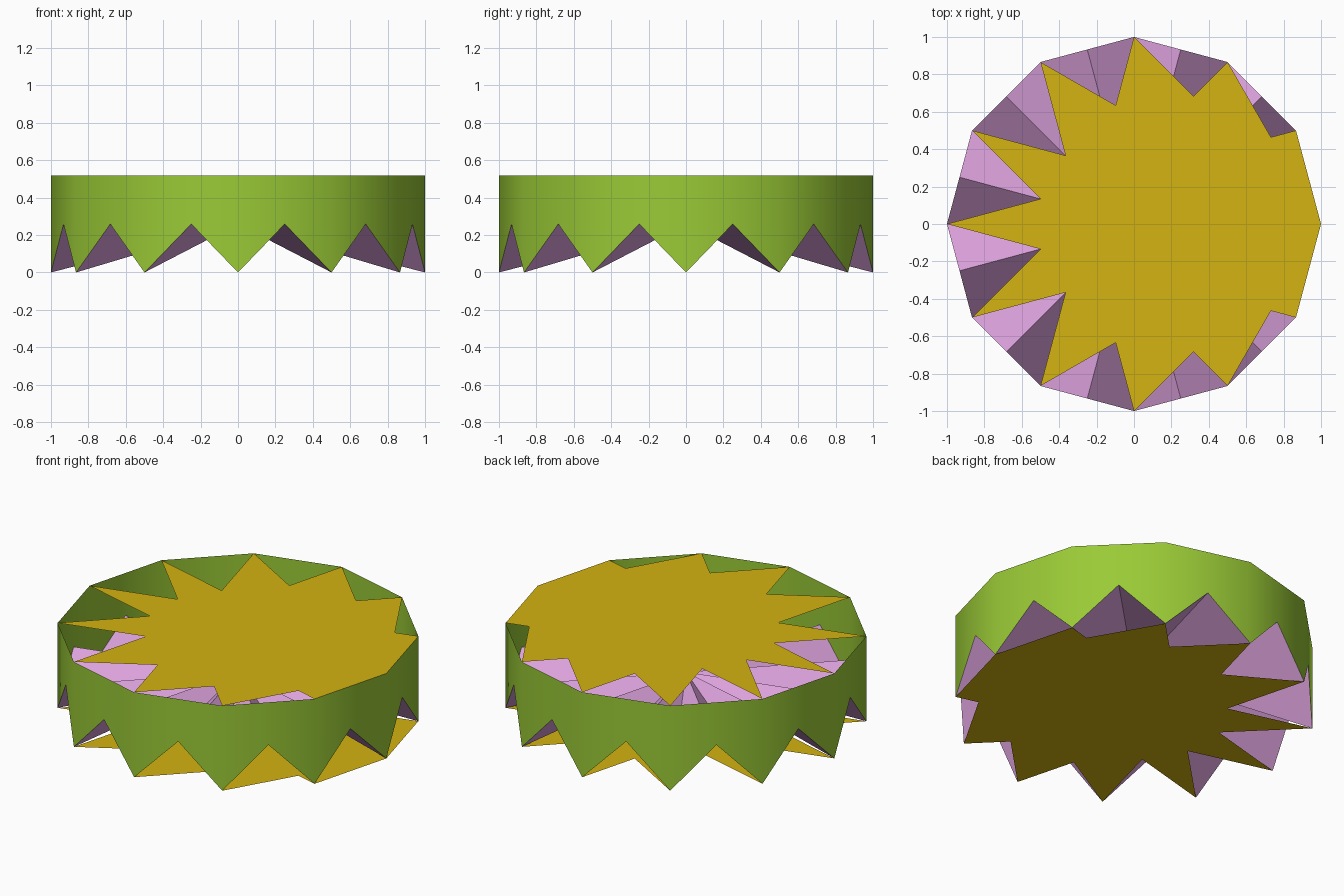
import bpy
import math
from mathutils import Vector
from mathutils.geometry import intersect_line_line_2d

if "Cube" in bpy.data.objects:
    bpy.data.objects.remove(bpy.data.objects["Cube"])

SIDES = 12
MID = math.sin(math.radians(15))   # height of the notch peaks
TOP = 2 * MID


def material(name, rgb):
    mat = bpy.data.materials.new(name)
    lin = [((c / 255 + 0.055) / 1.055) ** 2.4 if c > 10 else c / 255 / 12.92 for c in rgb]
    mat.diffuse_color = (*lin, 1)
    mat.use_nodes = True
    mat.node_tree.nodes["Principled BSDF"].inputs["Base Color"].default_value = mat.diffuse_color
    return mat


def add_part(name, verts, faces, mat):
    mesh = bpy.data.meshes.new(name)
    mesh.from_pydata(verts, [], faces)
    mesh.materials.append(mat)
    obj = bpy.data.objects.new(name, mesh)
    bpy.context.collection.objects.link(obj)
    return obj


yellow = material("mustard_yellow", (212, 179, 17))
green = material("leaf_green", (154, 202, 54))
pink = material("plum_pink", (221, 162, 221))

ring = [Vector((math.cos(a), math.sin(a)))
        for a in (2 * math.pi * i / SIDES for i in range(SIDES))]
mids = [(ring[i] + ring[(i + 1) % SIDES]) / 2 for i in range(SIDES)]

# Zigzag rim: corners on the ground, edge midpoints raised
zigzag = []
for p, m in zip(ring, mids):
    zigzag += [(p.x, p.y, 0), (m.x, m.y, MID)]
n = len(zigzag)

# Wall: flat top edge, zigzag lower edge
upper = [(x, y, TOP) for x, y, z in zigzag]
wall = add_part("outer_wall", zigzag + upper,
                [(i, (i + 1) % n, n + (i + 1) % n, n + i) for i in range(n)], green)
wall.data.polygons.foreach_set("use_smooth", [True] * n)

# Pleated inner floor: fan from the centre to the zigzag rim
add_part("pleated_floor", zigzag + [(0, 0, MID)],
         [(i, (i + 1) % n, n) for i in range(n)], pink)

# Star outline: notch tips are crossings of chords between ring corners
half = [ring[0], ring[1]]
for k in range(1, 6):
    tip = intersect_line_line_2d(ring[k], ring[k + 5], ring[k + 1], ring[1 if k == 5 else 0])
    half += [tip, ring[k + 1]]
outline = half + [Vector((p.x, -p.y)) for p in half[-2:0:-1]]

# Star caps on top and bottom
order = list(range(len(outline)))
add_part("top_star", [(p.x, p.y, TOP) for p in outline], [order], yellow)
add_part("bottom_star", [(p.x, p.y, 0) for p in outline], [order[::-1]], yellow)
